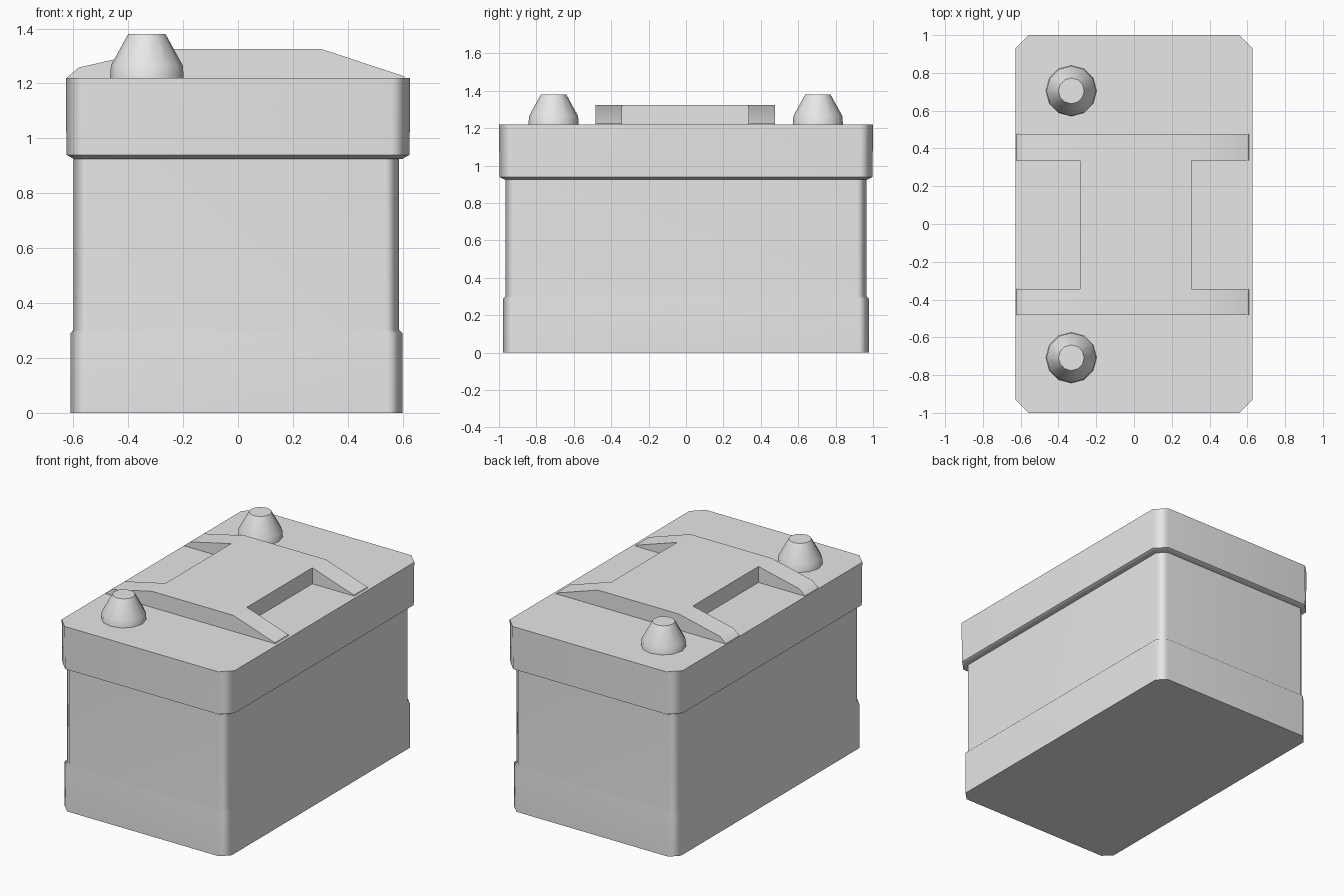
import bpy, bmesh, math

cube = bpy.data.objects.get("Cube")
if cube:
    bpy.data.objects.remove(cube, do_unlink=True)

grey = bpy.data.materials.new("plain grey")
grey.use_nodes = True
colour = (0.8, 0.8, 0.8, 1)
grey.diffuse_color = colour
grey.node_tree.nodes["Principled BSDF"].inputs["Base Color"].default_value = colour


def loft(name, rings):
    """Closed solid through rings of equal point count."""
    bm = bmesh.new()
    loops = [[bm.verts.new(p) for p in ring] for ring in rings]
    n = len(loops[0])
    for low, high in zip(loops, loops[1:]):
        for i in range(n):
            j = (i + 1) % n
            bm.faces.new((low[i], low[j], high[j], high[i]))
    bm.faces.new(loops[0])
    bm.faces.new(loops[-1])
    bmesh.ops.recalc_face_normals(bm, faces=bm.faces)
    mesh = bpy.data.meshes.new(name)
    bm.to_mesh(mesh)
    bm.free()
    mesh.materials.append(grey)
    obj = bpy.data.objects.new(name, mesh)
    bpy.context.collection.objects.link(obj)
    return obj


def select(obj):
    bpy.ops.object.select_all(action="DESELECT")
    obj.select_set(True)
    bpy.context.view_layer.objects.active = obj


def smooth(obj, degrees=50):
    select(obj)
    bpy.ops.object.shade_smooth_by_angle(angle=math.radians(degrees))
    weighted = obj.modifiers.new("even shading", "WEIGHTED_NORMAL")
    weighted.keep_sharp = True


def cut_corner_ring(z, hx, hy, cut, cx=0):
    """Rectangle with chamfered corners at height z."""
    quarter = [(hx, hy - cut), (hx - cut, hy)]
    pts = quarter + [(-x, y) for x, y in reversed(quarter)]
    pts += [(-x, -y) for x, y in pts]
    return [(cx + x, y, z) for x, y in pts]


def circle(z, r, x, y, sides=12):
    steps = [math.tau * i / sides for i in range(sides)]
    return [(x + r * math.cos(a), y + r * math.sin(a), z) for a in steps]


# Case with a slightly wider foot
smooth(loft("case", [
    cut_corner_ring(0, 0.605, 0.978, 0.055, -0.005),
    cut_corner_ring(0.29, 0.605, 0.978, 0.055, -0.005),
    cut_corner_ring(0.303, 0.593, 0.965, 0.05, -0.006),
    cut_corner_ring(0.94, 0.593, 0.965, 0.05, -0.006),
]))

# Overhanging lid with a sloped underside
smooth(loft("lid", [
    cut_corner_ring(0.925, 0.598, 0.97, 0.055),
    cut_corner_ring(0.94, 0.625, 0.997, 0.07),
    cut_corner_ring(1.22, 0.627, 1.0, 0.07),
]))

# Raised centre of the lid, tapering towards both long sides
profile = [(-0.622, 1.2), (-0.622, 1.222), (-0.58, 1.258), (-0.285, 1.325),
           (0.305, 1.325), (0.605, 1.226), (0.62, 1.2)]
bridge = loft("lid_bridge", [[(x, y, z) for x, z in profile] for y in (-0.483, 0.476)])

# Finger recesses cut from each long side of the raised centre
for x1, x2 in ((-0.8, -0.285), (0.305, 0.8)):
    cutter = loft("recess_cutter", [
        [(x1, -0.343, z), (x2, -0.343, z), (x2, 0.335, z), (x1, 0.335, z)]
        for z in (1.1, 1.5)])
    cutter.hide_render = True
    select(bridge)
    cut = bridge.modifiers.new("recess", "BOOLEAN")
    cut.operation = "DIFFERENCE"
    cut.solver = "EXACT"
    cut.object = cutter
    bpy.ops.object.modifier_apply(modifier=cut.name)
    bpy.data.objects.remove(cutter, do_unlink=True)
smooth(bridge, 35)

# Terminal posts
for side, y in (("front", -0.708), ("back", 0.705)):
    smooth(loft(side + "_terminal", [
        circle(z, r, -0.332, y)
        for z, r in ((1.21, 0.135), (1.265, 0.131), (1.38, 0.068))]))
